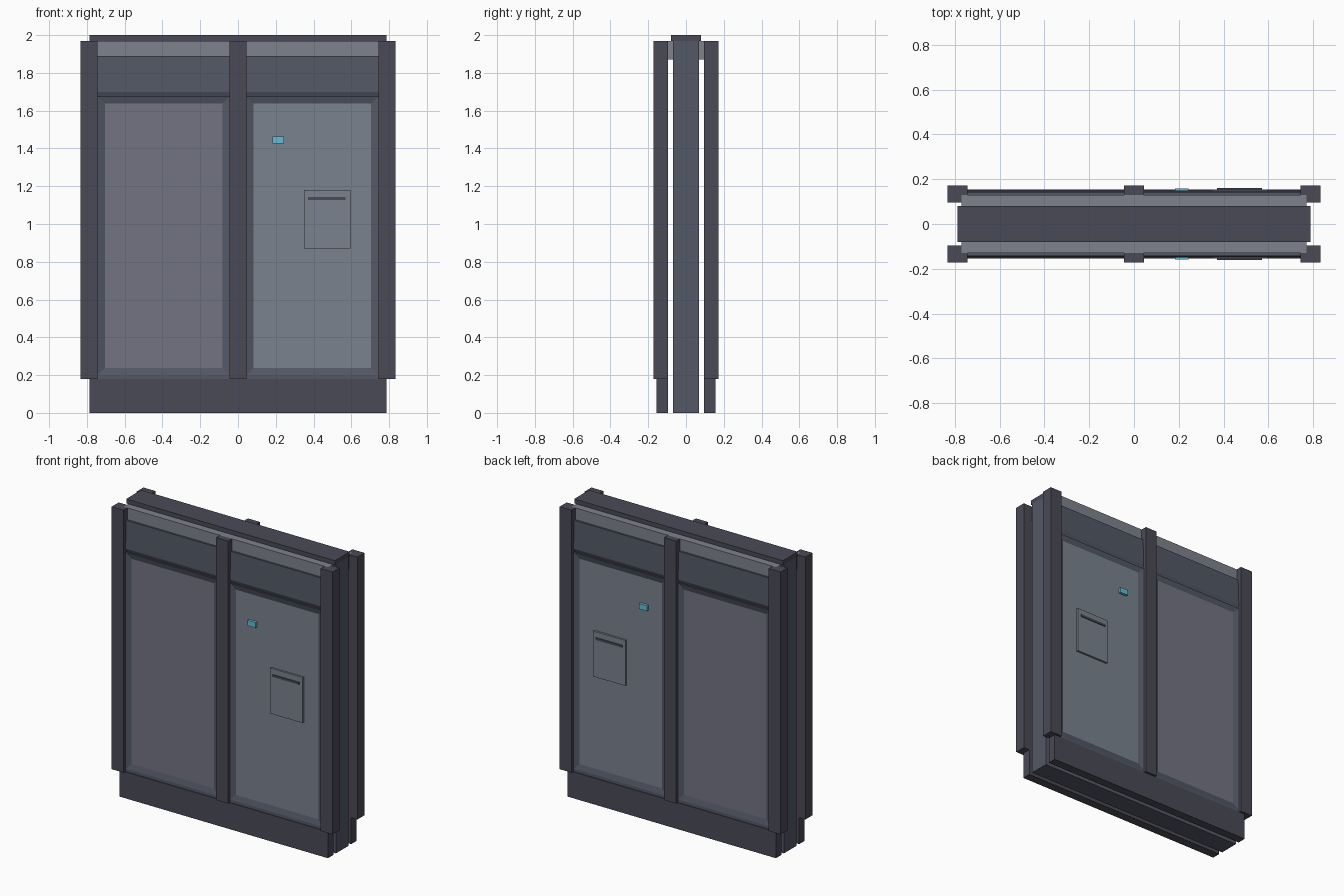
import bpy, bmesh

if "Cube" in bpy.data.objects:
    bpy.data.objects.remove(bpy.data.objects["Cube"])


def material(name, rgb):
    m = bpy.data.materials.new(name)
    m.diffuse_color = (*rgb, 1)
    m.use_nodes = True
    m.node_tree.nodes["Principled BSDF"].inputs["Base Color"].default_value = m.diffuse_color
    return m


DARK = material("dark_frame", (0.068, 0.068, 0.095))
SLATE = material("slate", (0.085, 0.098, 0.133))
LIGHT = material("light_trim", (0.215, 0.225, 0.27))
LEFT = material("left_panel_grey", (0.17, 0.175, 0.225))
RIGHT = material("right_panel_grey", (0.195, 0.225, 0.275))
CYAN = material("screen_cyan", (0.12, 0.51, 0.69))


def finish(name, bm, *mats):
    bmesh.ops.recalc_face_normals(bm, faces=bm.faces)
    me = bpy.data.meshes.new(name)
    bm.to_mesh(me)
    bm.free()
    for m in mats:
        me.materials.append(m)
    ob = bpy.data.objects.new(name, me)
    bpy.context.collection.objects.link(ob)
    return ob


def box(name, x, y, z, mat):
    bm = bmesh.new()
    bmesh.ops.create_cube(bm, size=1)
    for v in bm.verts:
        v.co = [a + (b - a) * (c + 0.5) for (a, b), c in zip((x, y, z), v.co)]
    return finish(name, bm, mat)


def profile_bar(name, x, pts, mat):
    """Extrude a (y, z) profile along x."""
    bm = bmesh.new()
    face = bm.faces.new([bm.verts.new((x[0], y, z)) for y, z in pts])
    ext = bmesh.ops.extrude_face_region(bm, geom=[face])["geom"]
    for v in ext:
        if isinstance(v, bmesh.types.BMVert):
            v.co.x = x[1]
    return finish(name, bm, mat)


def door(name, x, z, back, rim, face, margin, mat):
    """Solid door with a sloping border around a recessed panel."""
    bm = bmesh.new()
    m = margin
    loops = []
    for y, d in ((back, 0), (rim, 0), (face, m)):
        loops.append([bm.verts.new((px, y, pz)) for px, pz in (
            (x[0] + d, z[0] + d), (x[1] - d, z[0] + d),
            (x[1] - d, z[1] - d), (x[0] + d, z[1] - d))])
    for a, b in zip(loops, loops[1:]):
        for i in range(4):
            j = (i + 1) % 4
            bm.faces.new((a[i], a[j], b[j], b[i]))
    bm.faces.new(loops[0])
    bm.faces.new(loops[2]).material_index = 1
    return finish(name, bm, SLATE, mat)


W = 0.787

# Central core, light top block and cap
box("core", (-W, W), (-0.068, 0.068), (0, 1.97), SLATE)
box("top_block", (-0.77, 0.77), (-0.13, 0.13), (1.87, 1.97), LIGHT)
box("top_cap", (-W, W), (-0.08, 0.08), (1.97, 2.0), DARK)

# Identical mirrored faces at the front and back
for side, s in (("front", -1), ("back", 1)):
    def yr(a, b):
        return (s * a, s * b)

    box(side + "_kick_plate", (-W, W), yr(0.096, 0.155), (0, 0.18), DARK)
    box(side + "_sill", (-0.77, 0.77), yr(0.096, 0.15), (0.18, 0.2), SLATE)

    # Posts
    for tag, x in (("left", (-0.833, -0.743)), ("middle", (-0.045, 0.045)),
                   ("right", (0.743, 0.833))):
        box(f"{side}_{tag}_post", x, yr(0.096, 0.171), (0.18, 1.97), DARK)

    # Header with undercut lower lip
    profile = ((0.096, 1.67), (0.14, 1.67), (0.14, 1.675), (0.15, 1.70),
               (0.143, 1.89), (0.096, 1.89))
    profile_bar(side + "_header", (-0.77, 0.77),
                [(s * y, z) for y, z in profile], SLATE)

    # Recessed doors
    door(side + "_left_door", (-0.743, -0.045), (0.2, 1.675),
         s * 0.096, s * 0.15, s * 0.14, 0.038, LEFT)
    door(side + "_right_door", (0.045, 0.743), (0.2, 1.675),
         s * 0.096, s * 0.15, s * 0.14, 0.038, RIGHT)

    # Small screen, hatch and its slot
    box(side + "_screen", (0.183, 0.243), yr(0.135, 0.158), (1.425, 1.462), CYAN)
    box(side + "_hatch", (0.35, 0.595), yr(0.135, 0.154), (0.87, 1.18), RIGHT)
    box(side + "_hatch_slot", (0.37, 0.57), yr(0.15, 0.16), (1.127, 1.142), DARK)
